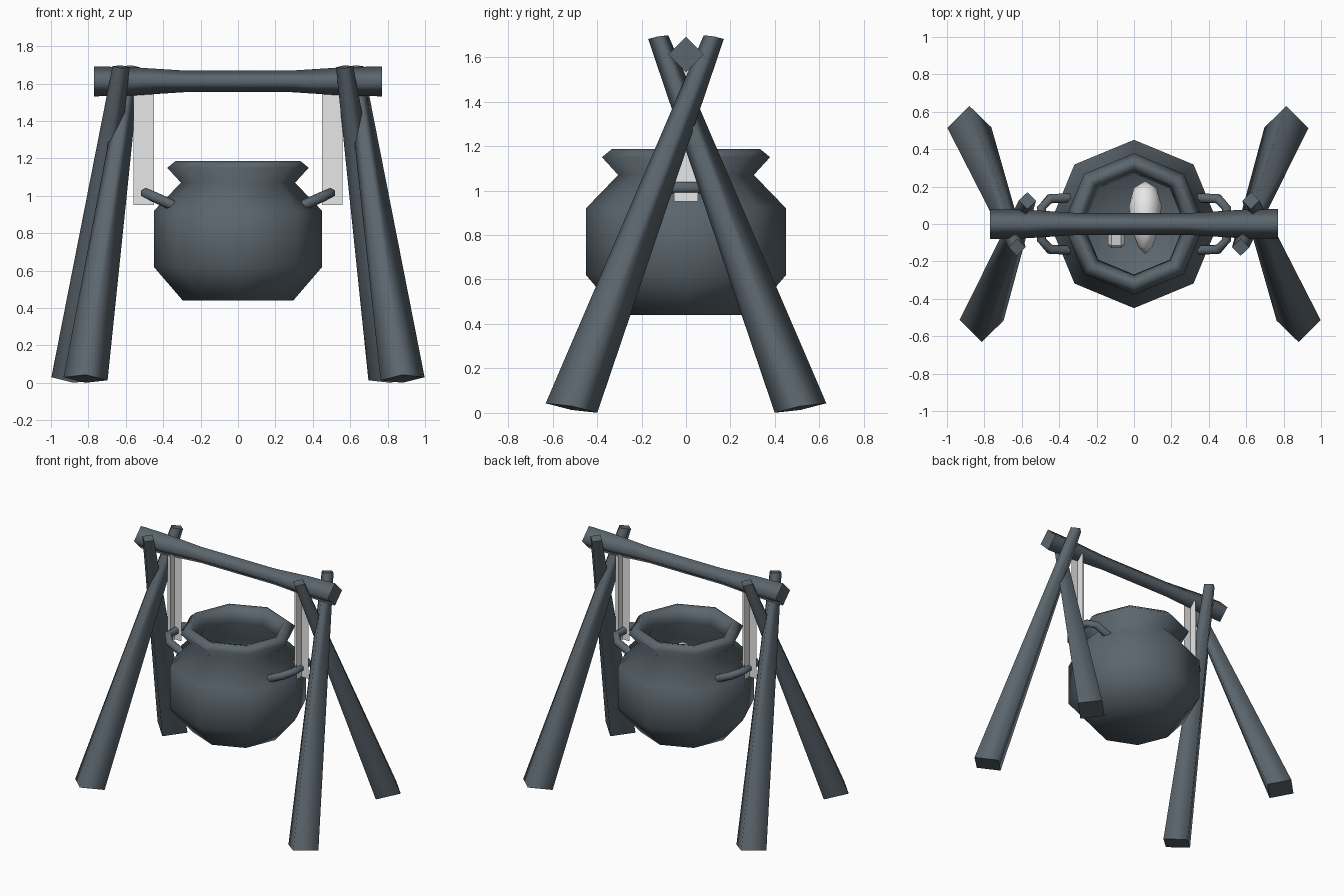
import bpy
import bmesh
import math
from mathutils import Vector, Matrix

cube = bpy.data.objects.get("Cube")
if cube:
    bpy.data.objects.remove(cube, do_unlink=True)


def material(name, rgb):
    mat = bpy.data.materials.new(name)
    mat.use_nodes = True
    mat.diffuse_color = (*rgb, 1)
    mat.node_tree.nodes["Principled BSDF"].inputs["Base Color"].default_value = (*rgb, 1)
    return mat


SLATE = material("dark slate", (0.105, 0.132, 0.155))
PALE = material("pale grey", (0.8, 0.8, 0.8))


def finish(bm, name, mat):
    mesh = bpy.data.meshes.new(name)
    bm.to_mesh(mesh)
    bm.free()
    mesh.materials.append(mat)
    obj = bpy.data.objects.new(name, mesh)
    bpy.context.collection.objects.link(obj)
    return obj


def loft(name, path, radii, sides, ref, axis=None, smooth_caps=False):
    """Skin rings of the given radii along a path, first ring corner towards ref."""
    path = [Vector(p) for p in path]
    bm = bmesh.new()
    rings = []
    for i, (p, r) in enumerate(zip(path, radii)):
        t = axis or path[min(i + 1, len(path) - 1)] - path[max(i - 1, 0)]
        t = t.normalized()
        u = Vector(ref)
        u = (u - t * u.dot(t)).normalized()
        v = t.cross(u)
        angles = [math.tau * k / sides for k in range(sides)]
        rings.append([bm.verts.new(p + r * (u * math.cos(a) + v * math.sin(a))) for a in angles])
    for a, b in zip(rings, rings[1:]):
        for k in range(sides):
            n = (k + 1) % sides
            bm.faces.new((a[k], a[n], b[n], b[k])).smooth = True
    bm.faces.new(rings[0][::-1]).smooth = smooth_caps
    bm.faces.new(rings[-1]).smooth = smooth_caps
    return finish(bm, name, SLATE)


# Crossed legs: each pair repeats on the other side, turned half round
UP = Vector((0, 0, 1))
for side, s in (("left", 1), ("right", -1)):
    for end, foot, top in (("a", (0.88, -0.515), (0.625, 0.125)),
                           ("b", (0.815, 0.515), (0.57, -0.125))):
        lo = Vector((s * foot[0], s * foot[1], 0.022))
        hi = Vector((s * top[0], s * top[1], 1.69))
        loft(f"{side}_leg_{end}", [lo, hi], [0.118, 0.046], 4, (1, 0, 0),
             axis=(hi - lo).normalized() + UP)

# Crossbar, slimmer in the middle
xs = [-0.77, -0.57, -0.29, 0.29, 0.57, 0.77]
loft("crossbar", [(x, 0, 1.612) for x in xs],
     [0.08, 0.076, 0.058, 0.058, 0.076, 0.08], 4, (0, 0, 1))

# Pot: outer wall, flared lip, then the inner wall down to the floor
profile = [(0.295, 0.44), (0.45, 0.62), (0.45, 0.92), (0.305, 1.07), (0.378, 1.15),
           (0.333, 1.187), (0.3, 1.18), (0.27, 1.08), (0.4, 0.91), (0.4, 0.64), (0.27, 0.49)]
loft("pot", [(0, 0, z) for r, z in profile], [r for r, z in profile], 8,
     (1, 0, 0), axis=UP, smooth_caps=True)

# Handles and hanging straps on both sides
for side, s in (("left", 1), ("right", -1)):
    half = [(0.34, 0.14, 0.945), (0.45, 0.135, 0.995), (0.495, 0.085, 1.015)]
    path = [(s * x, y, z) for x, y, z in half]
    path += [(x, -y, z) for x, y, z in reversed(path)]
    loft(f"{side}_handle", path, [0.028] * len(path), 6, (0, 0, 1))

    bm = bmesh.new()
    for dx, dy in ((0.054, 0), (0, 0.054)):
        corners = [(-1, 0.95), (1, 0.95), (1, 1.58), (-1, 1.58)]
        bm.faces.new([bm.verts.new((s * 0.504 + k * dx, k * dy, z)) for k, z in corners])
    finish(bm, f"{side}_strap", PALE)

# Skull in the pot: faceted ball narrowing towards the jaw
bm = bmesh.new()
bmesh.ops.create_icosphere(bm, subdivisions=2, radius=1)
for v in bm.verts:
    width = 0.085 + 0.025 * v.co.y
    v.co = Vector((0.06 + width * v.co.x, 0.035 + 0.195 * v.co.y, 0.93 + 0.11 * v.co.z))
for f in bm.faces:
    f.smooth = True
finish(bm, "skull", PALE)

# Small bone beside it
bm = bmesh.new()
bmesh.ops.create_cube(bm, size=1, matrix=Matrix.Translation((-0.095, -0.05, 0.9))
                      @ Matrix.Rotation(0.25, 4, "X") @ Matrix.Diagonal((0.09, 0.15, 0.09, 1)))
bmesh.ops.bevel(bm, geom=bm.edges[:], offset=0.02, segments=1, affect="EDGES")
finish(bm, "bone", PALE)
